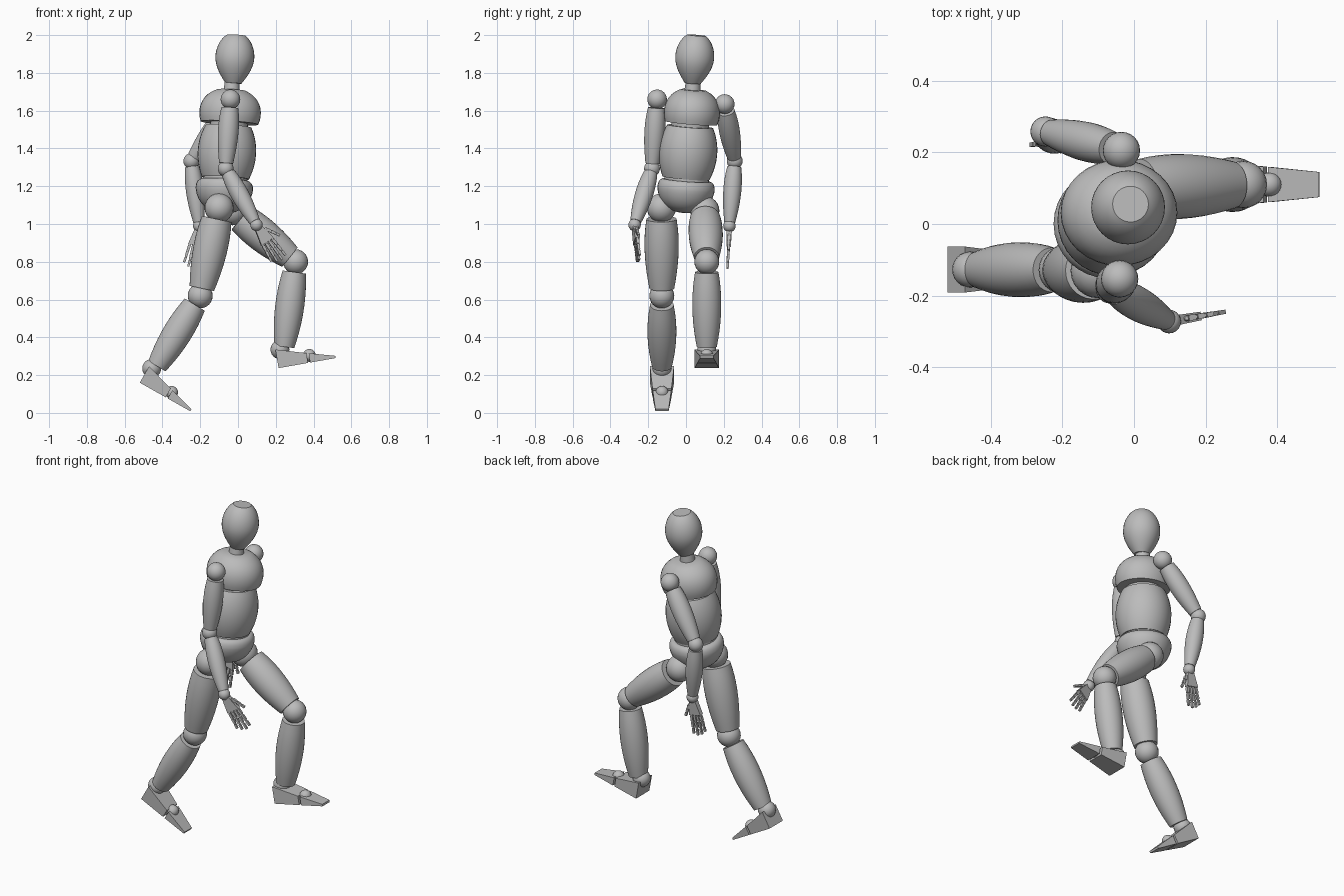
import bpy, bmesh, math
from mathutils import Vector, Matrix
from mathutils.geometry import interpolate_bezier

if "Cube" in bpy.data.objects:
    bpy.data.objects.remove(bpy.data.objects["Cube"])

grey = bpy.data.materials.new("mannequin grey")
grey.use_nodes = True
grey.diffuse_color = (0.5, 0.5, 0.5, 1)
grey.node_tree.nodes["Principled BSDF"].inputs["Base Color"].default_value = grey.diffuse_color


def finish(name, bm, smooth=True):
    bmesh.ops.recalc_face_normals(bm, faces=bm.faces)
    mesh = bpy.data.meshes.new(name)
    bm.to_mesh(mesh)
    bm.free()
    mesh.materials.append(grey)
    obj = bpy.data.objects.new(name, mesh)
    bpy.context.collection.objects.link(obj)
    if smooth:
        bpy.ops.object.select_all(action="DESELECT")
        obj.select_set(True)
        bpy.context.view_layer.objects.active = obj
        bpy.ops.object.shade_smooth_by_angle(angle=math.radians(35))
    return obj


def curve(*points, steps=10):
    """Smooth (height, radius) profile from four control points."""
    return interpolate_bezier(*[Vector(p) for p in points], steps)


def lathe(name, base, axis, profile, depth=1.0, sides=32):
    """Spin a (height, radius) profile around an axis, with flat caps."""
    bm = bmesh.new()
    spin = Vector((0, 0, 1)).rotation_difference(Vector(axis))
    rings = []
    for h, r in profile:
        ring = []
        for i in range(sides):
            a = math.tau * i / sides
            p = Vector((r * math.cos(a), r * depth * math.sin(a), h))
            ring.append(bm.verts.new(Vector(base) + spin @ p))
        rings.append(ring)
    for low, high in zip(rings, rings[1:]):
        for i in range(sides):
            j = (i + 1) % sides
            bm.faces.new((low[i], low[j], high[j], high[i]))
    bm.faces.new(rings[0])
    bm.faces.new(rings[-1])
    return finish(name, bm)


def ball(name, centre, radius, detail=24):
    bm = bmesh.new()
    bmesh.ops.create_uvsphere(bm, u_segments=detail, v_segments=detail // 2, radius=radius,
                              matrix=Matrix.Translation(centre))
    return finish(name, bm)


def limb(name, a, b, gap_a, gap_b, radii):
    """Bulging limb segment between two joints."""
    a, b = Vector(a), Vector(b)
    axis = (b - a).normalized()
    length = (b - a).length - gap_a - gap_b
    points = [(length * k / 3, r) for k, r in enumerate(radii)]
    lathe(name, a + axis * gap_a, axis, curve(*points))


def frame(origin, along, side):
    x = Vector(along).normalized()
    z = x.cross(Vector(side)).normalized()
    m = Matrix((x, z.cross(x), z)).transposed().to_4x4()
    m.translation = origin
    return m


def block(name, m, *sections):
    """Tapered box; each section is (distance, width, bottom, top)."""
    bm = bmesh.new()
    ends = []
    for u, w, lo, hi in sections:
        corners = ((-w / 2, lo), (w / 2, lo), (w / 2, hi), (-w / 2, hi))
        ends.append([bm.verts.new(m @ Vector((u, y, z))) for y, z in corners])
    for i in range(4):
        j = (i + 1) % 4
        bm.faces.new((ends[0][i], ends[0][j], ends[1][j], ends[1][i]))
    bm.faces.new(ends[0])
    bm.faces.new(ends[1])
    finish(name, bm, smooth=False)


def finger(name, m, length, width):
    """Three short segments with tiny joint balls."""
    step = length / 3
    for k in range(3):
        w = width * (1 - 0.1 * k)
        block(f"{name}_segment_{k + 1}", m, (k * step + 0.004, w, -w / 2, w / 2),
              ((k + 1) * step - 0.003, w * 0.9, -w * 0.45, w * 0.45))
        ball(f"{name}_joint_{k + 1}", m @ Vector((k * step, 0, 0)), w * 0.5, 10)


def hand(side, wrist, along, across):
    m = frame(wrist, along, across)
    block(f"{side}_palm", m, (0.02, 0.042, -0.014, 0.014), (0.105, 0.078, -0.012, 0.012))
    for k, length in enumerate((0.1, 0.117, 0.125, 0.115)):
        place = Matrix.Translation((0.108, -0.03 + 0.02 * k, 0))
        turn = Matrix.Rotation(math.radians(-6 + 4 * k), 4, "Z")
        finger(f"{side}_finger_{k + 1}", m @ place @ turn, length, 0.016)
    place = Matrix.Translation((0.045, 0.03, 0))
    finger(f"{side}_thumb", m @ place @ Matrix.Rotation(math.radians(32), 4, "Z"), 0.085, 0.017)


def foot(side, heel, y, pitch):
    a = math.radians(pitch)
    m = frame((heel[0], y, heel[1]), (math.cos(a), 0, math.sin(a)), (0, 1, 0))
    block(f"{side}_foot", m, (0, 0.128, 0, 0.1), (0.158, 0.1, 0, 0.053))
    block(f"{side}_toes", m, (0.17, 0.098, 0, 0.05), (0.307, 0.07, 0, 0.012))
    ball(f"{side}_toe_joint", m @ Vector((0.172, 0, 0.038)), 0.034)


# Head, neck and torso, leaning slightly
lean = (0.06, 0.08, 1)
head = curve((0, 0.042), (0.045, 0.075), (0.09, 0.103), (0.14, 0.103))
head += curve((0.14, 0.103), (0.19, 0.103), (0.235, 0.08), (0.256, 0.05))[1:]
lathe("head", (-0.025, 0.035, 1.744), lean, head)
lathe("neck", (-0.035, 0.033, 1.69), lean, [(0, 0.044), (0.07, 0.038)])
chest = curve((0, 0.153), (0.06, 0.175), (0.14, 0.165), (0.175, 0.075))
lathe("chest", (-0.045, 0.027, 1.535), lean, chest, depth=0.91)
lathe("chest_link", (-0.05, 0.02, 1.49), lean, [(0, 0.1), (0.06, 0.1)])
belly = curve((0, 0.125), (0.09, 0.165), (0.19, 0.165), (0.275, 0.122), steps=14)
lathe("abdomen", (-0.067, 0, 1.243), lean, belly)
lathe("waist_link", (-0.07, 0, 1.2), lean, [(0, 0.118), (0.05, 0.118)])
bowl = curve((0, 0.03), (0.01, 0.11), (0.07, 0.145), (0.125, 0.152))
bowl += curve((0.125, 0.152), (0.15, 0.152), (0.165, 0.145), (0.172, 0.13))[1:]
lathe("pelvis", (-0.08, -0.01, 1.06), lean, bowl)

# Legs: hip, knee, shin end, ankle, heel, foot pitch
legs = {
    "right": ((-0.1, -0.13, 1.085), (-0.2, -0.128, 0.62), (-0.437, -0.127, 0.235),
              (-0.457, -0.127, 0.235), (-0.52, 0.16), -29.5),
    "left": ((-0.03, 0.1, 1.07), (0.305, 0.11, 0.8), (0.243, 0.11, 0.335),
             (0.222, 0.11, 0.335), (0.215, 0.237), 10),
}
for side, (hip, knee, shin_end, ankle, heel, pitch) in legs.items():
    ball(f"{side}_hip", hip, 0.077)
    limb(f"{side}_thigh", hip, knee, 0.06, 0.04, (0.08, 0.1, 0.09, 0.066))
    ball(f"{side}_knee", knee, 0.066)
    limb(f"{side}_shin", knee, shin_end, 0.055, 0.015, (0.062, 0.085, 0.08, 0.053))
    ball(f"{side}_ankle", ankle, 0.05)
    foot(side, heel, ankle[1], pitch)

# Arms: shoulder, elbow, wrist, hand direction, thumb side direction
arms = {
    "right": ((-0.04, -0.153, 1.66), (-0.065, -0.18, 1.293), (0.098, -0.272, 0.995),
              (0.127, 0.022, -0.195), (0.83, 0.15, 0.54)),
    "left": ((-0.035, 0.205, 1.635), (-0.247, 0.258, 1.333), (-0.205, 0.23, 0.99),
             (-0.045, -0.01, -0.22), (1, 0, -0.2)),
}
for side, (shoulder, elbow, wrist, along, across) in arms.items():
    ball(f"{side}_shoulder", shoulder, 0.052)
    limb(f"{side}_upper_arm", shoulder, elbow, 0.045, 0.028, (0.045, 0.063, 0.054, 0.037))
    ball(f"{side}_elbow", elbow, 0.042)
    limb(f"{side}_forearm", elbow, wrist, 0.03, 0.02, (0.037, 0.056, 0.048, 0.029))
    ball(f"{side}_wrist", wrist, 0.033)
    hand(side, wrist, along, across)
